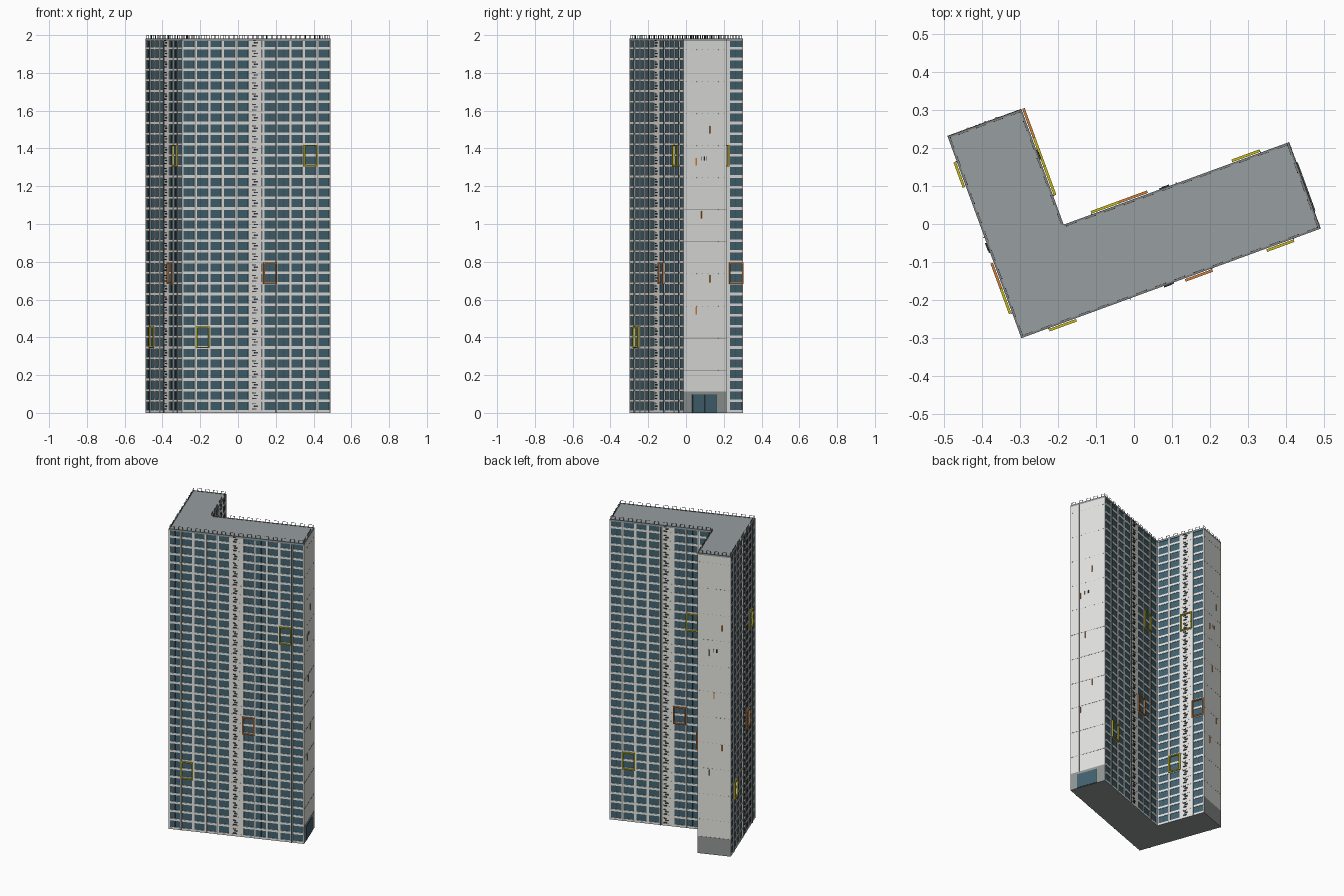
import bpy, bmesh, math
from mathutils import Vector

if "Cube" in bpy.data.objects:
    bpy.data.objects.remove(bpy.data.objects["Cube"])

FLOORS, TOP = 35, 1.98
FH = TOP / FLOORS
REC = 0.004           # how deep the glass sits behind the piers


def material(name, rgb):
    m = bpy.data.materials.new(name)
    m.diffuse_color = (*rgb, 1)
    m.use_nodes = True
    m.node_tree.nodes["Principled BSDF"].inputs["Base Color"].default_value = m.diffuse_color
    return m


WALL = material("pale wall", (0.79, 0.79, 0.765))
GLASS = material("blue glass", (0.055, 0.125, 0.165))
ROOF = material("roof grey", (0.31, 0.345, 0.35))
BASE = material("base grey", (0.29, 0.31, 0.305))
DARK = material("dark metal", (0.06, 0.065, 0.07))
TRIM = material("mid grey trim", (0.2, 0.205, 0.205))
YELLOW = material("yellow", (0.56, 0.47, 0.01))
ORANGE = material("orange", (0.62, 0.21, 0.04))

# L-shaped footprint turned about 20 degrees
A = Vector((-0.296, -0.300))
ANG = math.radians(20.1)
U = Vector((math.cos(ANG), math.sin(ANG)))
V = Vector((-U.y, U.x))
W, H, ARM_U, ARM_V = 0.837, 0.565, 0.207, 0.242


def footprint(i=0.0):
    pts = [(i, i), (W - i, i), (W - i, ARM_V - i), (ARM_U - i, ARM_V - i),
           (ARM_U - i, H - i), (i, H - i)]
    return [A + U * u + V * v for u, v in pts]


def prism(name, pts, z0, z1, mat):
    bm = bmesh.new()
    f = bm.faces.new([bm.verts.new((p.x, p.y, z0)) for p in pts])
    ext = bmesh.ops.extrude_face_region(bm, geom=[f])
    bmesh.ops.translate(bm, vec=(0, 0, z1 - z0),
                        verts=[g for g in ext["geom"] if isinstance(g, bmesh.types.BMVert)])
    finish(name, bm, mat)


def finish(name, bm, mat):
    bmesh.ops.recalc_face_normals(bm, faces=bm.faces)
    me = bpy.data.meshes.new(name)
    bm.to_mesh(me)
    bm.free()
    me.materials.append(mat)
    bpy.context.collection.objects.link(bpy.data.objects.new(name, me))


parts = {}


def box(part, side, s0, s1, d0, d1, z0, z1):
    """Box on a side: s along the wall, d outward, z up."""
    name, mat = part
    bm = parts.setdefault(name, (bmesh.new(), mat))[0]
    p, t, n = side
    ring = [p + t * s + n * d for s, d in ((s0, d0), (s1, d0), (s1, d1), (s0, d1))]
    lo = [bm.verts.new((q.x, q.y, z0)) for q in ring]
    hi = [bm.verts.new((q.x, q.y, z1)) for q in ring]
    bm.faces.new(lo)
    bm.faces.new(hi)
    for i in range(4):
        j = (i + 1) % 4
        bm.faces.new((lo[i], lo[j], hi[j], hi[i]))


PIER, SLAB, MULLION = ("piers", WALL), ("floor_bands", WALL), ("window_mullions", DARK)
SERVICE, COOLER, PIPE = ("service_bays", WALL), ("cooling_units", DARK), ("drain_pipes", TRIM)
ENDWALL, ENDBASE = ("end_walls", WALL), ("end_bases", BASE)
JOINT, FIXING = ("panel_joints", TRIM), ("panel_fixings", TRIM)
POST, RAIL = ("railing_posts", DARK), ("railing_bars", TRIM)


def bay_frame(part, side, s0, s1, floor):
    """Thin open two-storey frame standing proud of the wall."""
    z0, z1, b = floor * FH + 0.003, (floor + 2) * FH + 0.005, 0.0075
    for a, c in ((s0, s0 + b), (s1 - b, s1)):
        box(part, side, a, c, 0.002, 0.009, z0, z1)
    for a, c in ((z0, z0 + b), (z1 - b, z1)):
        box(part, side, s0 + b, s1 - b, 0.002, 0.009, a, c)


def window_side(side, length, n):
    bay = length / n
    mid = n // 2
    # vertical piers
    for k in range(n + 1):
        w = 0.007 if k != mid + 2 else 0.0045
        box(PIER, side, max(0, k * bay - w), min(length, k * bay + w), -REC - 0.002, 0, 0, TOP - 0.01)
    # drain pipes on some piers
    for k in range(1, n, 3):
        s = k * bay
        box(PIPE, side, s - 0.0015, s + 0.0015, 0, 0.003, 0, TOP - 0.01)
    # solid service bay
    box(SERVICE, side, mid * bay, (mid + 1) * bay, -REC - 0.002, -0.002, 0, TOP - 0.01)
    for f in range(FLOORS):
        z = f * FH
        box(SLAB, side, 0.001, length - 0.001, -REC - 0.002, -0.001, z, z + 0.014)
        c = (mid + 0.42) * bay
        box(COOLER, side, c - 0.014, c + 0.006, -0.004, 0.004, z + 0.017, z + 0.023)
        box(COOLER, side, c - 0.006, c + 0.014, -0.004, 0.003, z + 0.032, z + 0.039)
        box(COOLER, side, c - 0.014, c + 0.004, -0.004, 0.003, z + 0.046, z + 0.051)
        # mullions split the bays beside the service bay and the first bay
        for k in {0, mid + 1, min(mid + 2, n - 1)}:
            c = (k + 0.5) * bay
            box(MULLION, side, c - 0.0015, c + 0.0015, -REC - 0.001, -REC + 0.002, z + 0.014, z + FH)
    # coloured accent frames
    high = {11: 9, 8: 6, 4: 2}[n]
    for k, floor, part in ((1, 6, ("yellow_frames", YELLOW)),
                           (mid + 1, 12, ("orange_frames", ORANGE)),
                           (high, 23, ("yellow_frames", YELLOW))):
        bay_frame(part, side, k * bay, (k + 1) * bay, floor)


def end_side(side, length, door):
    box(ENDWALL, side, 0, length, -REC - 0.002, 0, 2 * FH, TOP - 0.01)
    box(ENDBASE, side, 0, length, -REC - 0.002, 0.001, 0, 2 * FH)
    # panel joints low down, rows of fixings all the way up
    for f in range(4, FLOORS, 3):
        z = f * FH
        if door and f < 20:
            box(JOINT, side, 0.002, length - 0.002, -0.001, 0.0006, z - 0.001, z + 0.001)
        for k in range(8):
            s = length * (k + 0.5) / 8
            box(FIXING, side, s - 0.002, s + 0.002, 0, 0.0015, z - 0.0012, z + 0.0012)
    if door:
        box(JOINT, side, 0.06, 0.062, -0.001, 0.0006, 2 * FH, TOP - 0.01)
    # small orange marker bars
    for s, z in ((0.15, 1.5), (0.07, 1.33), (0.102, 1.05), (0.15, 0.71), (0.07, 0.54)):
        box(("marker_bars", ORANGE), side, s - 0.003, s + 0.003, 0, 0.003, z - 0.02, z + 0.02)
    # small vents
    for s in (0.098, 0.116, 0.125):
        box(("wall_vents", DARK), side, s, s + 0.003, 0, 0.002, 1.335, 1.357)
    if door:
        box(("door_frame", DARK), side, 0.048, 0.186, 0, 0.002, 0, 0.097)
        for a, b in ((0.05, 0.1165), (0.1175, 0.184)):
            box(("door_glass", GLASS), side, a, b, 0, 0.004, 0.003, 0.095)


def railing(side, length):
    n = round(length / 0.027)
    step = (length - 0.012) / n
    for k in range(n + 1):
        s = 0.006 + k * step
        box(POST, side, s - 0.0012, s + 0.0012, -0.007, -0.005, TOP, 2.0)
        if k < n and k % 2 == 0:
            box(RAIL, side, s, s + step, -0.0065, -0.0055, 1.998, 2.0)
    box(("parapet_edge", TRIM), side, 0, length, -0.005, 0, TOP - 0.002, TOP + 0.002)


# glazed core, roof slab and underside
prism("glass_core", footprint(REC), 0.002, TOP - 0.008, GLASS)
prism("roof_slab", footprint(), TOP - 0.01, TOP, ROOF)
prism("ground_plate", footprint(0.001), 0, 0.003, BASE)

# walk round the six sides: bay count, or None for an end wall
corners = footprint()
for i, bays in enumerate((11, None, 8, 4, None, 8)):
    p, q = corners[i], corners[(i + 1) % 6]
    length = (q - p).length
    t = (q - p) / length
    side = (p, t, Vector((t.y, -t.x)))
    if bays:
        window_side(side, length, bays)
    else:
        end_side(side, length, i == 1)
    railing(side, length)

for name, (bm, mat) in parts.items():
    finish(name, bm, mat)
